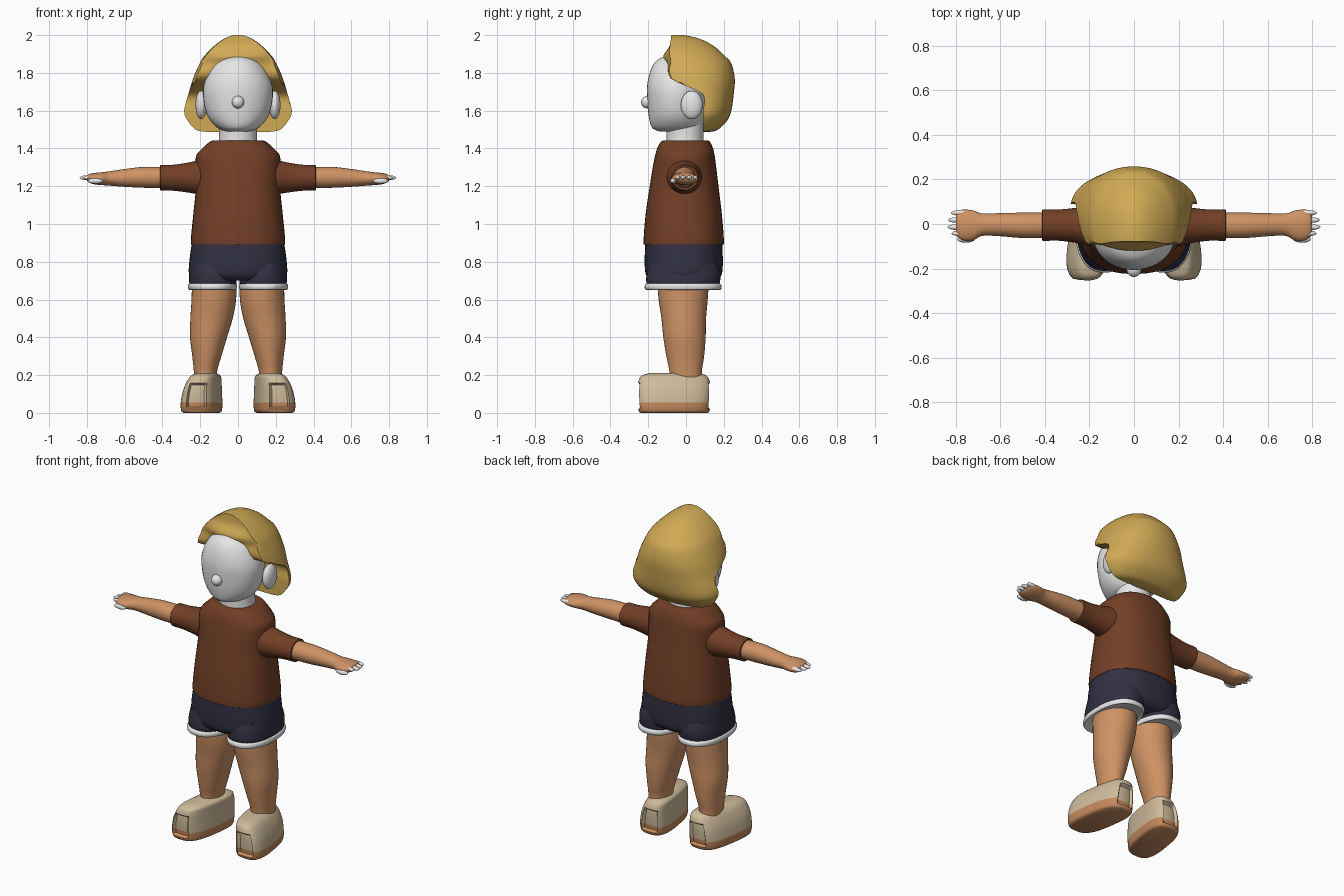
import bpy, bmesh, math
from mathutils import Vector

cube = bpy.data.objects.get("Cube")
if cube:
    bpy.data.objects.remove(cube, do_unlink=True)


def material(name, r, g, b):
    m = bpy.data.materials.new(name)
    m.diffuse_color = (r, g, b, 1)
    m.use_nodes = True
    m.node_tree.nodes["Principled BSDF"].inputs["Base Color"].default_value = (r, g, b, 1)
    return m


HAIR = material("golden_hair", .63, .40, .09)
WHITE = material("pale_white", .80, .80, .80)
SHIRT = material("rust_brown", .17, .05, .02)
SKIN = material("warm_skin", .62, .29, .13)
NAVY = material("dark_navy", .03, .03, .055)
TAN = material("shoe_tan", .62, .50, .33)
SOLE = material("sole_orange", .55, .25, .11)


def finish(name, bm, mats, mirror=False, angle=40):
    bmesh.ops.recalc_face_normals(bm, faces=bm.faces)
    me = bpy.data.meshes.new(name)
    bm.to_mesh(me)
    bm.free()
    for m in mats:
        me.materials.append(m)
    ob = bpy.data.objects.new(name, me)
    bpy.context.collection.objects.link(ob)
    if mirror:
        ob.modifiers.new("mirror", "MIRROR").use_mirror_merge = False
    bpy.ops.object.select_all(action="DESELECT")
    ob.select_set(True)
    bpy.context.view_layer.objects.active = ob
    bpy.ops.object.shade_smooth_by_angle(angle=math.radians(angle))
    return ob


def smooth_rings(rings, steps):
    """Catmull-Rom interpolation between key cross-sections."""
    out = []
    for i in range(len(rings) - 1):
        a, b, c, d = (rings[max(0, min(len(rings) - 1, i + k))] for k in (-1, 0, 1, 2))
        for s in range(steps):
            t = s / steps
            out.append([q + .5 * t * (r - p + t * (2*p - 5*q + 4*r - s4 + t * (3*(q - r) + s4 - p)))
                        for p, q, r, s4 in zip(a, b, c, d)])
    return out + [list(rings[-1])]


def loft_mesh(rings, along="z", n=40, power=2.0, steps=4, warp=None):
    """Rings are (position, centre u, centre v, radius u, radius v, extras)."""
    bm = bmesh.new()
    loops = []
    for ring in smooth_rings(rings, steps):
        t, cu, cv, ru, rv = ring[:5]
        loop = []
        for k in range(n):
            a = 2 * math.pi * k / n
            c, s = math.cos(a), math.sin(a)
            u = cu + ru * math.copysign(abs(c) ** (2 / power), c)
            v = cv + rv * math.copysign(abs(s) ** (2 / power), s)
            p = Vector((u, v, t)) if along == "z" else Vector((t, u, v))
            loop.append(bm.verts.new(warp(p, ring) if warp else p))
        loops.append(loop)
    for lo, hi in zip(loops, loops[1:]):
        for k in range(n):
            bm.faces.new((lo[k], lo[(k+1) % n], hi[(k+1) % n], hi[k]))
    bm.faces.new(loops[0])
    bm.faces.new(loops[-1])
    return bm


def loft(name, mat, rings, mirror=False, **kw):
    return finish(name, loft_mesh(rings, **kw), [mat], mirror)


def ball(name, mat, centre, radii, mirror=False):
    bm = bmesh.new()
    bmesh.ops.create_uvsphere(bm, u_segments=24, v_segments=16, radius=1)
    for v in bm.verts:
        v.co = Vector(c + r * x for c, r, x in zip(centre, radii, v.co))
    return finish(name, bm, [mat], mirror)


# Head, nose, ears and neck
loft("head", WHITE, [
    (1.49, 0, -.05, .06, .09), (1.51, 0, -.05, .11, .13), (1.57, 0, -.05, .16, .147),
    (1.66, 0, -.05, .183, .155), (1.74, 0, -.05, .18, .155), (1.82, 0, -.05, .145, .135),
    (1.87, 0, -.05, .095, .1), (1.9, 0, -.05, .02, .03)])
ball("nose", WHITE, (0, -.205, 1.645), (.033, .033, .033))
ball("ear", WHITE, (.195, .03, 1.63), (.03, .058, .075), True)
loft("neck", WHITE, [(1.41, 0, -.005, .105, .1), (1.46, 0, -.005, .1, .098), (1.53, 0, -.005, .1, .098)])


# Bobbed hair, cut flat at the front so the face emerges from it
def trim_front(p, ring):
    front = ring[5]
    if p.y < front:
        p.y = front
        if p.z > 1.8:
            p.y -= ring[6] * max(0, 1 - (p.x / .17) ** 2)
    return p


loft("hair", HAIR, [
    (1.488, 0, .08, .17, .05, .09, 0), (1.5, 0, .08, .225, .09, .09, 0),
    (1.55, 0, .08, .268, .14, .09, 0), (1.6, 0, .07, .285, .17, .09, 0),
    (1.69, 0, .04, .262, .213, .085, 0), (1.77, 0, .02, .238, .238, -.08, 0),
    (1.85, 0, .0, .203, .24, -.083, .025), (1.89, 0, -.015, .178, .22, -.085, .035),
    (1.94, 0, -.035, .13, .185, -.083, .005), (1.98, 0, -.05, .075, .125, -.08, 0),
    (2.0, 0, -.06, .025, .05, -.078, 0)], n=64, power=2.15, warp=trim_front)

# Shirt and sleeves
loft("shirt", SHIRT, [
    (.895, 0, -.012, .235, .205), (.905, 0, -.012, .25, .213), (1.05, 0, -.012, .237, .202),
    (1.2, 0, -.01, .222, .182), (1.3, 0, -.008, .222, .168), (1.36, 0, -.006, .222, .158),
    (1.4, 0, -.005, .19, .148), (1.435, 0, -.003, .15, .13), (1.442, 0, -.003, .13, .115)], power=2.3)
loft("sleeve", SHIRT, [
    (.14, -.008, 1.25, .09, .1), (.2, -.008, 1.248, .092, .092), (.26, -.006, 1.246, .079, .08),
    (.34, -.005, 1.245, .07, .069), (.4, -.005, 1.245, .071, .067), (.412, -.005, 1.245, .069, .065),
    (.41, -.005, 1.245, .055, .052)], True, along="x")

# Arms, hands and fingers
loft("arm_and_hand", SKIN, [
    (.38, -.006, 1.245, .058, .055), (.5, -.006, 1.247, .057, .055), (.6, -.003, 1.244, .052, .047),
    (.68, -.003, 1.241, .05, .038), (.72, -.006, 1.24, .066, .034), (.76, -.005, 1.24, .07, .03),
    (.79, .0, 1.242, .06, .022), (.8, .0, 1.242, .045, .012)], True, along="x")
for i, (y, tip) in enumerate([(-.042, .82), (-.014, .838), (.018, .835), (.05, .822)]):
    ball(f"finger_{i + 1}", WHITE, (tip - .04, y, 1.245), (.04, .0125, .0125), True)
ball("thumb", WHITE, (.755, -.068, 1.228), (.04, .016, .015), True)

# Shorts with pale rolled cuffs
loft("shorts", NAVY, [
    (.7, 0, -.012, .225, .17), (.73, 0, -.012, .258, .2), (.8, 0, -.012, .258, .207),
    (.91, 0, -.012, .243, .203)], power=2.4)
loft("shorts_leg", NAVY, [
    (.675, .133, -.015, .122, .19), (.7, .133, -.015, .126, .196), (.74, .132, -.012, .125, .195),
    (.79, .13, -.012, .12, .18)], True, power=2.3)
loft("shorts_cuff", WHITE, [
    (.655, .135, -.015, .118, .19), (.652, .135, -.015, .125, .198), (.665, .135, -.015, .13, .204),
    (.68, .135, -.015, .128, .2), (.69, .135, -.015, .115, .185)], True, power=2.3)

# Legs
loft("leg", SKIN, [
    (.15, .17, 0, .062, .085), (.22, .172, -.002, .062, .086), (.3, .165, -.004, .077, .1),
    (.4, .156, -.008, .098, .112), (.5, .14, -.012, .112, .118), (.6, .128, -.015, .118, .13),
    (.72, .125, -.015, .118, .138)], True)


# Shoes: toes turned outward, with arched recesses at both ends
def shape_shoe(p, ring):
    end = p.y + .063
    if abs(end) > .14 and abs(p.x - ring[1]) < .045 and .03 < p.z < .15:
        p.y -= math.copysign(.02, end)
    p.x -= end * .15
    return p


shoe = loft_mesh([
    (0, .193, -.063, .085, .178), (.012, .193, -.063, .098, .188), (.055, .193, -.063, .1, .193),
    (.12, .188, -.063, .092, .195), (.17, .178, -.063, .08, .188), (.197, .17, -.063, .068, .172),
    (.21, .168, -.06, .045, .135)], n=48, power=3.0, warp=shape_shoe)
for f in shoe.faces:
    f.material_index = int(f.calc_center_median().z < .053)
finish("shoe", shoe, [TAN, SOLE], True)
